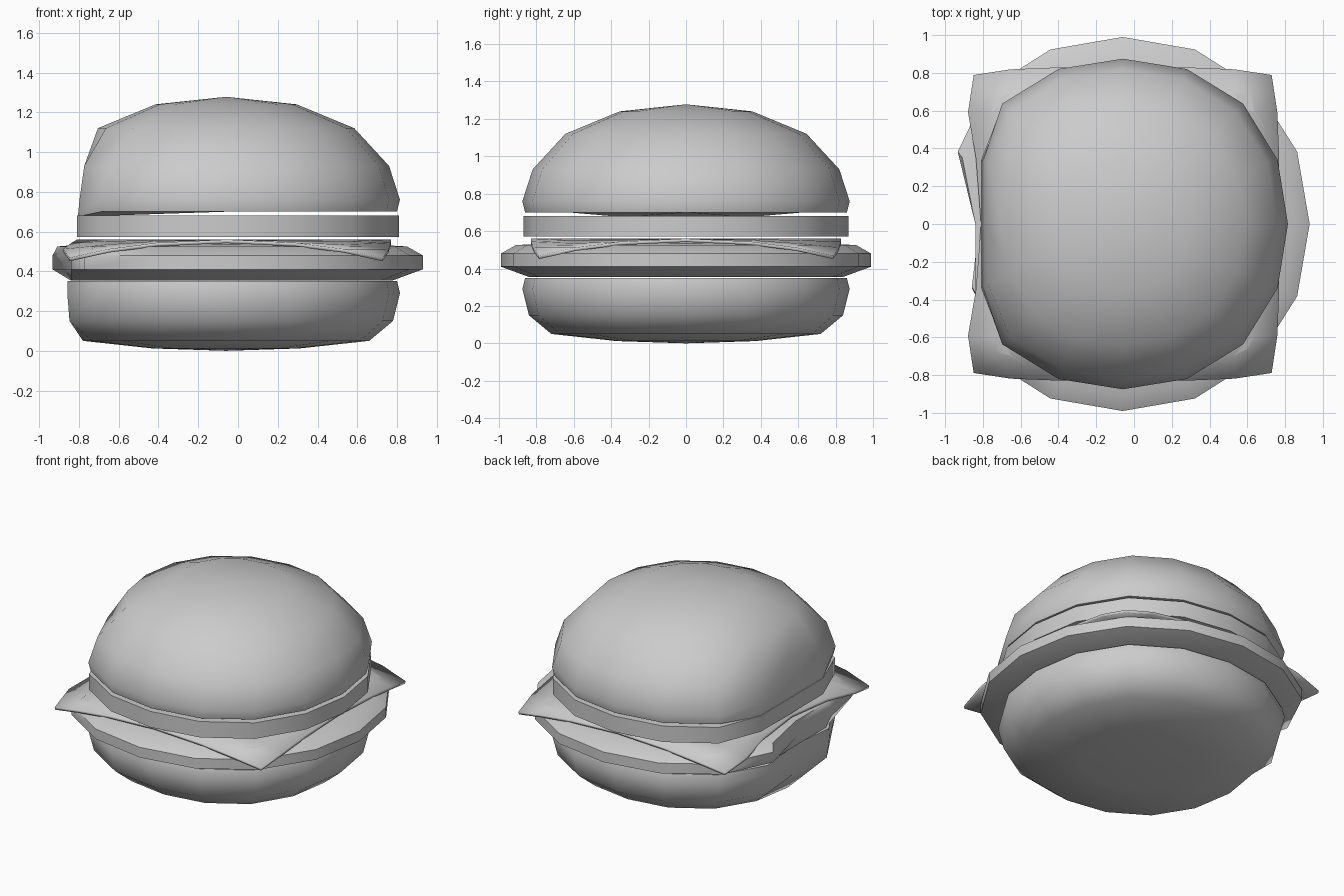
import bpy, bmesh, math

if "Cube" in bpy.data.objects:
    bpy.data.objects.remove(bpy.data.objects["Cube"])

CX = -0.06      # burger axis; the left side is flattened by a bite
SIDES = 16


def finish(name, bm, angle):
    bmesh.ops.recalc_face_normals(bm, faces=bm.faces)
    me = bpy.data.meshes.new(name)
    bm.to_mesh(me)
    bm.free()
    ob = bpy.data.objects.new(name, me)
    bpy.context.collection.objects.link(ob)
    bpy.ops.object.select_all(action='DESELECT')
    ob.select_set(True)
    bpy.context.view_layer.objects.active = ob
    bpy.ops.object.shade_smooth_by_angle(angle=math.radians(angle))
    return ob


def lathe(name, profile, square, bite, droop=0.0, angle=50):
    """Rings of (radius, z) between two poles, pushed in where bitten."""
    bm = bmesh.new()
    rings = []
    for r, z in profile:
        if r == 0:
            rings.append([bm.verts.new((CX, 0, z))] * SIDES)
            continue
        ring = []
        for i in range(SIDES):
            a = 2 * math.pi * i / SIDES
            k = r * (1 + square * math.sin(2 * a) ** 2)
            x, y, zz = CX + k * math.cos(a), k * math.sin(a), z
            limit = bite(y, z)
            if x < limit:
                x = limit
                if z < 0.72:
                    zz -= droop
            ring.append(bm.verts.new((x, y, zz)))
        rings.append(ring)
    for lo, hi in zip(rings, rings[1:]):
        for i in range(SIDES):
            j = (i + 1) % SIDES
            corners = list(dict.fromkeys((lo[i], lo[j], hi[j], hi[i])))
            bm.faces.new(corners)
    return finish(name, bm, angle)


# Buns
lathe("bottom_bun",
      [(0, 0.0), (0.37, 0.012), (0.72, 0.05), (0.84, 0.15), (0.875, 0.29),
       (0.86, 0.35), (0, 0.35)],
      0.03, lambda y, z: -0.82 - 0.04 * min(1, abs(y) / 0.35))
lathe("top_bun",
      [(0, 0.70), (0.86, 0.70), (0.875, 0.76), (0.82, 0.93), (0.645, 1.12),
       (0.355, 1.24), (0, 1.278)],
      0.03, lambda y, z: -0.81 + 0.14 * (z - 0.67), droop=0.025)

# Wide patty, with one crumb left sticking out of the bite
lathe("patty",
      [(0, 0.355), (0.84, 0.355), (0.99, 0.41), (0.99, 0.48), (0.91, 0.525),
       (0.7, 0.537), (0, 0.54)],
      0.02, lambda y, z: -0.84 - 0.10 * max(0, 1 - abs(y - 0.4) / 0.25))

# Flat slice below the top bun
lathe("slice",
      [(0, 0.572), (0.87, 0.572), (0.87, 0.682), (0, 0.682)],
      0.03, lambda y, z: -0.81)

# Square cheese sheet with drooping corners
steps = [-0.83, -0.6, -0.35, 0, 0.35, 0.6, 0.83]
bm = bmesh.new()
grid = []
for u in steps:
    row = []
    for v in steps:
        c = (abs(u * v) / 0.69) ** 2
        s = 1 - 0.05 * c ** 2
        x = max(CX + u * s, -0.81 - 0.08 * min(1, (abs(v) / 0.6) ** 2))
        row.append(bm.verts.new((x, v * s, 0.56 - 0.092 * c)))
    grid.append(row)
for i in range(6):
    for j in range(6):
        bm.faces.new((grid[i][j], grid[i + 1][j],
                      grid[i + 1][j + 1], grid[i][j + 1]))
cheese = finish("cheese", bm, 60)
thick = cheese.modifiers.new("thickness", 'SOLIDIFY')
thick.thickness = 0.018
thick.offset = -1
